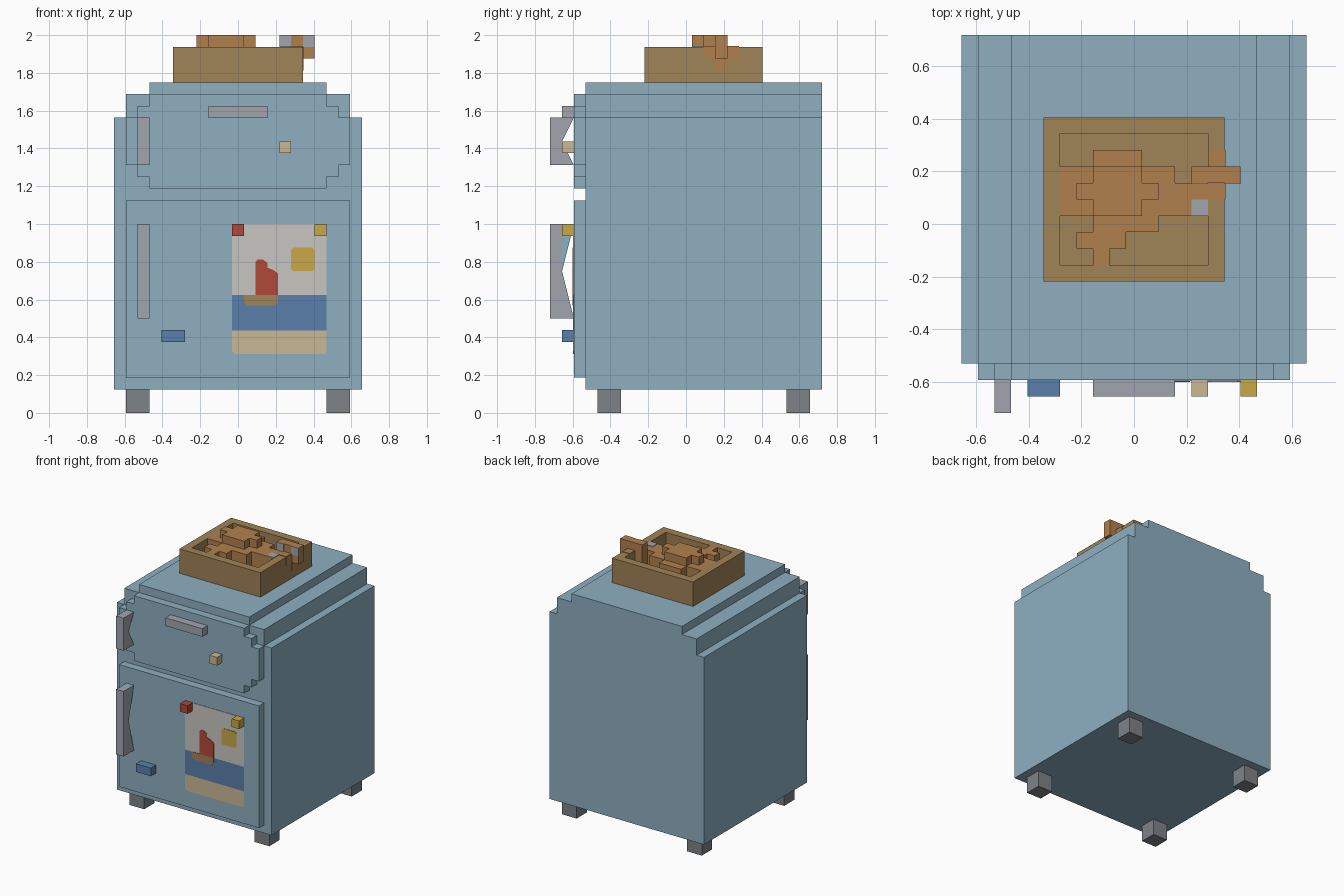
import bpy
import bmesh
from mathutils import Vector

default = bpy.data.objects.get("Cube")
if default:
    bpy.data.objects.remove(default)

UNIT = 1 / 16                      # one block of the grid
ORIGIN = Vector((10.5, 11.5, 0))   # grid centre
THIN = 0.06                        # painted plate thickness in blocks


def material(name, *rgb):
    color = [(c / 255 / 12.92) if c < 11 else ((c / 255 + 0.055) / 1.055) ** 2.4 for c in rgb] + [1]
    mat = bpy.data.materials.new(name)
    mat.use_nodes = True
    mat.diffuse_color = color
    bsdf = next(n for n in mat.node_tree.nodes if n.type == 'BSDF_PRINCIPLED')
    bsdf.inputs["Base Color"].default_value = color
    bsdf.inputs["Roughness"].default_value = 0.8
    return mat


pale_blue = material("pale_blue", 142, 175, 192)
light_grey = material("light_grey", 161, 165, 174)
dark_grey = material("dark_grey", 126, 130, 136)
brown = material("brown", 160, 131, 87)
orange = material("orange", 177, 128, 78)
paper = material("paper", 201, 198, 193)
red = material("red", 176, 72, 57)
yellow = material("yellow", 200, 169, 70)
blue = material("blue", 90, 128, 171)
sand = material("sand", 202, 185, 148)


def prism(name, mat, axis, points, low, high):
    """Extrude an outline along an axis, in grid blocks."""
    bm = bmesh.new()
    verts = []
    for a, b in points:
        co = [a, b]
        co.insert(axis, low)
        verts.append(bm.verts.new((Vector(co) - ORIGIN) * UNIT))
    face = bm.faces.new(verts)
    moved = bmesh.ops.extrude_face_region(bm, geom=[face])["geom"]
    shift = Vector((0, 0, 0))
    shift[axis] = (high - low) * UNIT
    bmesh.ops.translate(bm, vec=shift, verts=[v for v in moved if isinstance(v, bmesh.types.BMVert)])
    bmesh.ops.recalc_face_normals(bm, faces=bm.faces)
    mesh = bpy.data.meshes.new(name)
    bm.to_mesh(mesh)
    bm.free()
    mesh.materials.append(mat)
    obj = bpy.data.objects.new(name, mesh)
    bpy.context.collection.objects.link(obj)
    return obj


def block(name, mat, x, y, z):
    outline = [(x[0], y[0]), (x[1], y[0]), (x[1], y[1]), (x[0], y[1])]
    return prism(name, mat, 2, outline, *z)


def mirrored(half):
    """Complete an outline whose right half runs bottom to top."""
    return half + [(21 - x, z) for x, z in reversed(half)]


# Cabinet with stepped top, and feet
prism("cabinet", pale_blue, 1,
      mirrored([(21, 2), (21, 25), (20, 25), (20, 27), (18, 27), (18, 28)]), 3, 23)
for side, x in (("right", 1), ("left", 18)):
    for end, y in (("front", 4), ("back", 20)):
        block(f"{end}_{side}_foot", dark_grey, (x, x + 2), (y, y + 2), (0, 2))

# Doors
block("lower_door", pale_blue, (1, 20), (2, 3), (3, 18))
prism("upper_door", pale_blue, 1,
      mirrored([(18, 19), (18, 20), (19, 20), (19, 21), (20, 21), (20, 25),
                (19, 25), (19, 26), (18, 26), (18, 27)]), 2, 3)

# Pinched door handles
prism("upper_handle", light_grey, 0, [(0, 21), (2, 21), (1, 23), (2, 25), (0, 25)], 2, 3)
prism("lower_handle", light_grey, 0, [(0, 8), (2, 8), (1, 12), (1, 16), (0, 16)], 2, 3)
prism("lower_handle_wedge", pale_blue, 0, [(1, 12), (2, 16), (1, 16)], 2, 3)

# Badge and magnets
for name, mat, x, z in (
        ("badge", light_grey, (8, 13), (25, 26)),
        ("sand_magnet", sand, (14, 15), (22, 23)),
        ("red_magnet", red, (10, 11), (15, 16)),
        ("yellow_magnet", yellow, (17, 18), (15, 16)),
        ("blue_magnet", blue, (4, 6), (6, 7))):
    block(name, mat, x, (1, 2), z)


# Seaside drawing on the lower door
def drawn(name, mat, points, layer=1):
    prism(name, mat, 1, points, 2 - THIN * layer, 2)


drawn("drawing_sky", paper, [(10, 10), (18, 10), (18, 16), (10, 16)])
drawn("drawing_sea", blue, [(10, 7), (18, 7), (18, 10), (10, 10)])
drawn("drawing_beach", sand, [(10, 7), (10, 5.2), (10.2, 5), (17.8, 5), (18, 5.2), (18, 7)])
drawn("drawing_sun", yellow, [(15.2, 12), (16.8, 12), (17, 12.2), (17, 13.8),
                              (16.8, 14), (15.2, 14), (15, 13.8), (15, 12.2)], 2)
drawn("drawing_sail", red, [(12, 10), (13.9, 10), (13.9, 11.8), (13.5, 12.1),
                            (13, 12.3), (13, 12.7), (12.6, 13), (12.2, 13), (12, 12.8)], 2)
drawn("drawing_hull", brown, [(11, 10), (11, 9.4), (11.3, 9.1), (13.7, 9.1),
                              (13.9, 9.4), (13.9, 10)], 2)

# Crate on top
block("crate_floor", brown, (6, 15), (9, 17), (28, 29))
for name, x, y in (("front", (5, 16), (8, 9)), ("back", (5, 16), (17, 18)),
                   ("right", (5, 6), (9, 17)), ("left", (15, 16), (9, 17))):
    block(f"crate_{name}_wall", brown, x, y, (28, 31))

# Toy lying level with the crate rim
for name, x, y in (("body", (6, 13), (12, 15)), ("body_side", (13, 15), (12, 14)),
                   ("shoulder", (14, 15), (14, 15)), ("head", (8, 11), (15, 16)),
                   ("hip", (8, 12), (11, 12)), ("tail", (8, 9), (9, 11)),
                   ("right_paw", (7, 8), (10, 11)), ("left_paw", (9, 10), (10, 11))):
    block(f"toy_{name}", orange, x, y, (29, 31))

# Raised hump of the toy
block("toy_hump", orange, (8, 11), (12, 15), (31, 32))
block("toy_right_arm", orange, (7, 8), (13, 14), (31, 32))
block("toy_left_arm", orange, (11, 12), (13, 14), (31, 32))

# Limb hooked over the crate edge
block("limb", orange, (14, 16), (14, 15), (31, 32))
block("limb_hook", orange, (16, 17), (14, 15), (30, 32))
for name, x in (("inner", 14), ("outer", 16)):
    block(f"limb_{name}_patch", light_grey, (x, x + 1), (14 - THIN, 14), (31, 32))
block("toy_patch", light_grey, (14, 15), (12, 13), (31, 31 + THIN))

# Stains on the crate edge
block("rim_stain", orange, (15, 16), (13, 16), (31, 31 + THIN))
block("side_stain", orange, (16, 16 + THIN), (13, 16), (30, 31))
block("side_drip", orange, (16, 16 + THIN), (14, 15), (29, 30))
